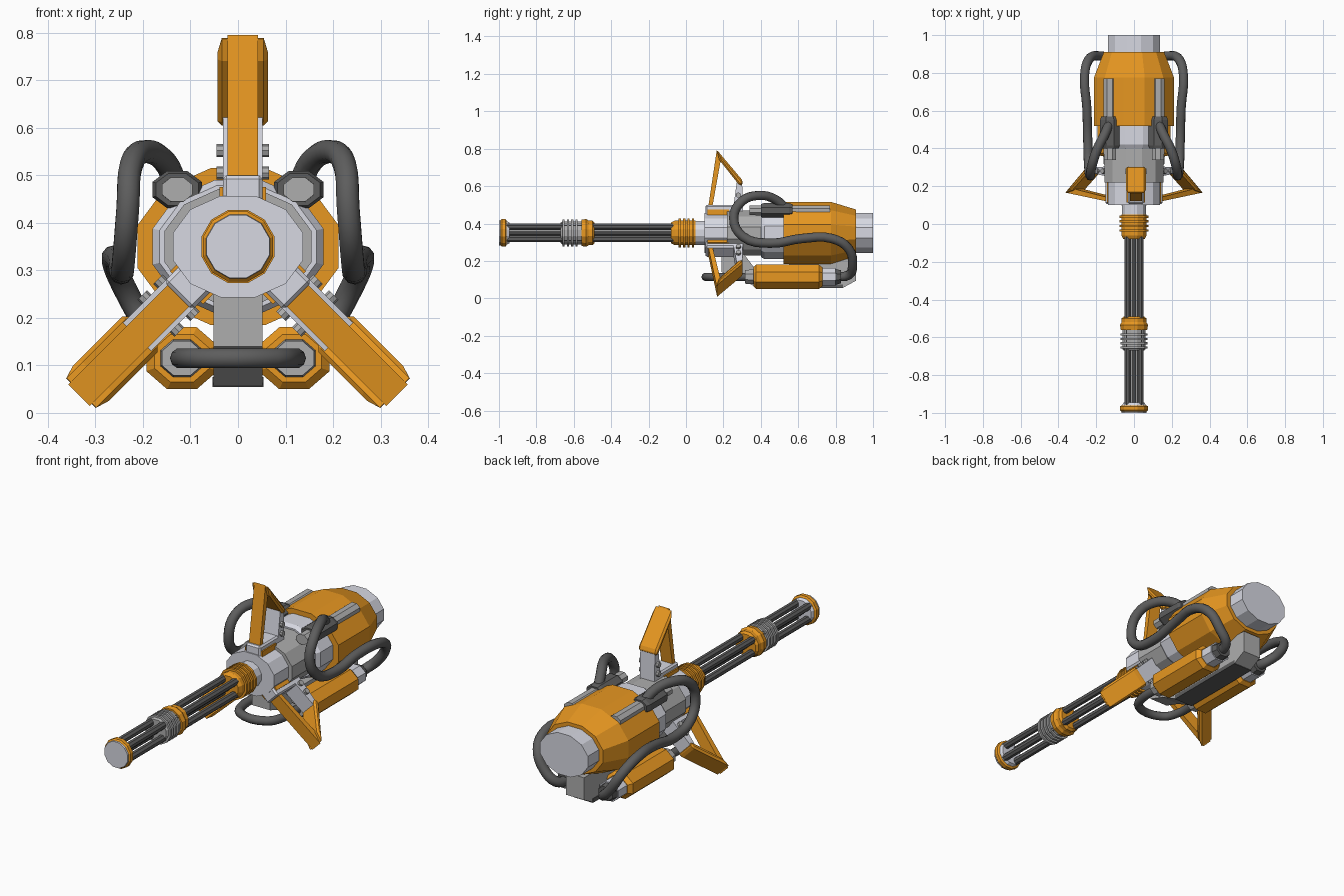
import bpy, bmesh, math
from mathutils import Matrix, Vector

if "Cube" in bpy.data.objects:
    bpy.data.objects.remove(bpy.data.objects["Cube"])

AXIS_Z = 0.35      # height of the barrel axis
OVAL = 0.78        # body is flatter in z than in x


def material(name, rgb):
    m = bpy.data.materials.new(name)
    m.diffuse_color = (*rgb, 1)
    m.use_nodes = True
    m.node_tree.nodes["Principled BSDF"].inputs["Base Color"].default_value = m.diffuse_color
    return m


ORANGE = material("orange_paint", (0.8, 0.31, 0.015))
DARK = material("dark_rubber", (0.11, 0.11, 0.11))
WHITE = material("pale_metal", (0.68, 0.69, 0.76))
GREY = material("grey_metal", (0.42, 0.42, 0.42))


def finish(name, bm, mat, matrix=None, bevel=0):
    bmesh.ops.recalc_face_normals(bm, faces=bm.faces)
    me = bpy.data.meshes.new(name)
    bm.to_mesh(me)
    bm.free()
    me.materials.append(mat)
    ob = bpy.data.objects.new(name, me)
    bpy.context.collection.objects.link(ob)
    if matrix:
        ob.matrix_world = matrix
    if bevel:
        mod = ob.modifiers.new("chamfer", 'BEVEL')
        mod.width, mod.segments = bevel, 1
    return ob


def lathe(name, profile, mat, x=0, z=AXIS_Z, sides=12, oval=1.0):
    """Solid along y from (y, half width) pairs, with flats facing x and z."""
    bm = bmesh.new()
    rings = []
    for y, r in profile:
        R = r / math.cos(math.pi / sides)
        angles = [2 * math.pi * (i + 0.5) / sides for i in range(sides)]
        rings.append([bm.verts.new((x + R * math.cos(a), y, z + R * oval * math.sin(a)))
                      for a in angles])
    for a, b in zip(rings, rings[1:]):
        for i in range(sides):
            j = (i + 1) % sides
            bm.faces.new((a[i], a[j], b[j], b[i]))
    bm.faces.new(rings[0])
    bm.faces.new(rings[-1])
    return finish(name, bm, mat)


def prism(name, yz, half, mat, matrix=None, bevel=0):
    """Side profile in (y, z) extruded across x."""
    bm = bmesh.new()
    face = bm.faces.new([bm.verts.new((-half, y, z)) for y, z in yz])
    new = bmesh.ops.extrude_face_region(bm, geom=[face])["geom"]
    bmesh.ops.translate(bm, vec=(2 * half, 0, 0),
                        verts=[v for v in new if isinstance(v, bmesh.types.BMVert)])
    return finish(name, bm, mat, matrix, bevel)


def box(name, y0, y1, z0, z1, half, mat, matrix=None, bevel=0):
    return prism(name, [(y0, z0), (y1, z0), (y1, z1), (y0, z1)], half, mat, matrix, bevel)


def hose(name, points, radius):
    cu = bpy.data.curves.new(name, 'CURVE')
    cu.dimensions = '3D'
    cu.bevel_depth, cu.bevel_resolution, cu.resolution_u = radius, 3, 4
    cu.use_fill_caps = True
    sp = cu.splines.new('BEZIER')
    sp.bezier_points.add(len(points) - 1)
    for bp, p in zip(sp.bezier_points, points):
        bp.co = p
        bp.handle_left_type = bp.handle_right_type = 'AUTO'
    cu.materials.append(DARK)
    bpy.context.collection.objects.link(bpy.data.objects.new(name, cu))


def ribs(name, y0, step, count, r, mat):
    for i in range(count):
        y = y0 + i * step
        lathe(f"{name}_{i + 1}", [(y, r), (y + step * 0.5, r)], mat)


# Barrel: four rods around a thin core
for i in range(4):
    a = math.pi / 4 + i * math.pi / 2
    lathe(f"barrel_rod_{i + 1}", [(-0.96, 0.0175), (0.02, 0.0175)], DARK,
          0.046 * math.cos(a), AXIS_Z + 0.046 * math.sin(a), 8)
lathe("barrel_core", [(-0.96, 0.014), (0.02, 0.014)], DARK, sides=8)

# Muzzle
lathe("muzzle_cap", [(-1, 0.066), (-0.985, 0.068)], WHITE)
lathe("muzzle_ring", [(-0.992, 0.067), (-0.985, 0.074), (-0.965, 0.074), (-0.96, 0.066)], ORANGE)
lathe("muzzle_sleeve", [(-0.965, 0.066), (-0.945, 0.056)], WHITE)

# Middle collar
lathe("middle_collar", [(-0.67, 0.055), (-0.66, 0.062), (-0.56, 0.062)], GREY)
ribs("middle_collar_rib", -0.66, 0.023, 4, 0.072, GREY)
lathe("middle_ring", [(-0.56, 0.07), (-0.535, 0.074), (-0.52, 0.066), (-0.50, 0.066),
                      (-0.49, 0.055)], ORANGE)

# Rear collar and neck
lathe("rear_collar", [(-0.08, 0.056), (-0.06, 0.066), (0.05, 0.066)], ORANGE)
ribs("rear_collar_rib", -0.04, 0.024, 4, 0.077, ORANGE)
lathe("neck", [(0.04, 0.064), (0.11, 0.064)], WHITE)

# Oval main body
lathe("body_core", [(0.10, 0.137), (1.0, 0.137)], WHITE, oval=OVAL)
lathe("body_sleeve", [(0.22, 0.155), (0.40, 0.155)], GREY, oval=OVAL)
lathe("body_shoulder", [(0.40, 0.165), (0.42, 0.18), (0.53, 0.18)], WHITE, oval=OVAL)
lathe("rear_drum", [(0.52, 0.212), (0.775, 0.212), (0.91, 0.16)], ORANGE, oval=OVAL)

# Keel below the body
prism("keel", [(0.19, 0.25), (0.30, 0.25), (0.36, 0.17), (0.55, 0.17), (0.55, 0.21),
               (0.91, 0.21), (0.91, 0.095), (0.84, 0.057), (0.38, 0.057), (0.28, 0.11),
               (0.19, 0.14)], 0.052, GREY)
box("keel_skid", 0.38, 0.84, 0.054, 0.075, 0.054, DARK)

# Three triangular fins: top, lower right, lower left
for tag, angle, ox, oz in (("top", 0, 0.01, AXIS_Z), ("right", 135, 0.02, AXIS_Z + 0.002),
                           ("left", -135, -0.02, AXIS_Z + 0.002)):
    m = Matrix.Translation((ox, 0, oz)) @ Matrix.Rotation(math.radians(angle), 4, 'Y')
    prism(f"{tag}_fin_front_strut", [(0.12, 0.145), (0.142, 0.145), (0.185, 0.385),
                                     (0.165, 0.445)], 0.032, ORANGE, m)
    prism(f"{tag}_fin_rear_strut", [(0.163, 0.446), (0.303, 0.28), (0.303, 0.255),
                                    (0.285, 0.255), (0.178, 0.39)], 0.053, ORANGE, m, 0.01)
    prism(f"{tag}_fin_bracket", [(0.272, 0.275), (0.30, 0.275), (0.305, 0.09), (0.255, 0.09),
                                 (0.255, 0.15)], 0.042, WHITE, m)
    box(f"{tag}_fin_base", 0.105, 0.30, 0.085, 0.15, 0.042, WHITE, m, 0.008)
    box(f"{tag}_fin_base_trim", 0.115, 0.23, 0.085, 0.125, 0.049, ORANGE, m)
    for k, r in enumerate((0.155, 0.202)):      # hinge pins across the bracket
        bm = bmesh.new()
        bmesh.ops.create_cone(bm, cap_ends=True, segments=8, radius1=0.014, radius2=0.014,
                              depth=0.11, matrix=Matrix.Translation((0, 0.28, r)) @
                              Matrix.Rotation(math.pi / 2, 4, 'Y'))
        finish(f"{tag}_fin_pin_{k + 1}", bm, GREY, m)

# Paired parts on each side
for side, s in (("right", 1), ("left", -1)):
    # Lower tank
    tx, tz = s * 0.118, 0.115
    lathe(f"{side}_tank", [(0.36, 0.058), (0.375, 0.075), (0.71, 0.075), (0.73, 0.058)],
          ORANGE, tx, tz, 8, 0.87)
    lathe(f"{side}_tank_front_neck", [(0.315, 0.042), (0.37, 0.046)], GREY, tx, tz, 8, 0.87)
    lathe(f"{side}_tank_rear_neck", [(0.72, 0.055), (0.80, 0.055)], WHITE, tx, tz, 8, 0.87)
    lathe(f"{side}_tank_rear_cap", [(0.80, 0.048), (0.83, 0.04)], DARK, tx, tz, 8, 0.87)
    # Upper tube with dark sleeve
    lathe(f"{side}_upper_tube", [(0.34, 0.032), (0.77, 0.034)], GREY, s * 0.128, 0.47, 8, 0.8)
    lathe(f"{side}_upper_tube_sleeve", [(0.40, 0.045), (0.415, 0.052), (0.55, 0.052),
                                        (0.57, 0.045)], DARK, s * 0.128, 0.47, 8, 0.75)
    # Looping hose from the upper tube to the back of the tank
    path = [(0.128, 0.54, 0.475), (0.155, 0.475, 0.53), (0.195, 0.395, 0.55),
            (0.225, 0.30, 0.52), (0.232, 0.255, 0.43), (0.24, 0.305, 0.33),
            (0.245, 0.45, 0.295), (0.25, 0.62, 0.32), (0.262, 0.78, 0.32),
            (0.24, 0.87, 0.265), (0.19, 0.89, 0.18), (0.135, 0.87, 0.125),
            (0.118, 0.80, 0.115)]
    hose(f"{side}_hose", [(s * x, y, z) for x, y, z in path], 0.025)

# Front hose joining the two tanks
hose("front_hose", [(s * x, y, 0.115) for s, x, y in (
    (-1, 0.118, 0.33), (-1, 0.115, 0.20), (-1, 0.075, 0.127),
    (1, 0.075, 0.127), (1, 0.115, 0.20), (1, 0.118, 0.33))], 0.022)
